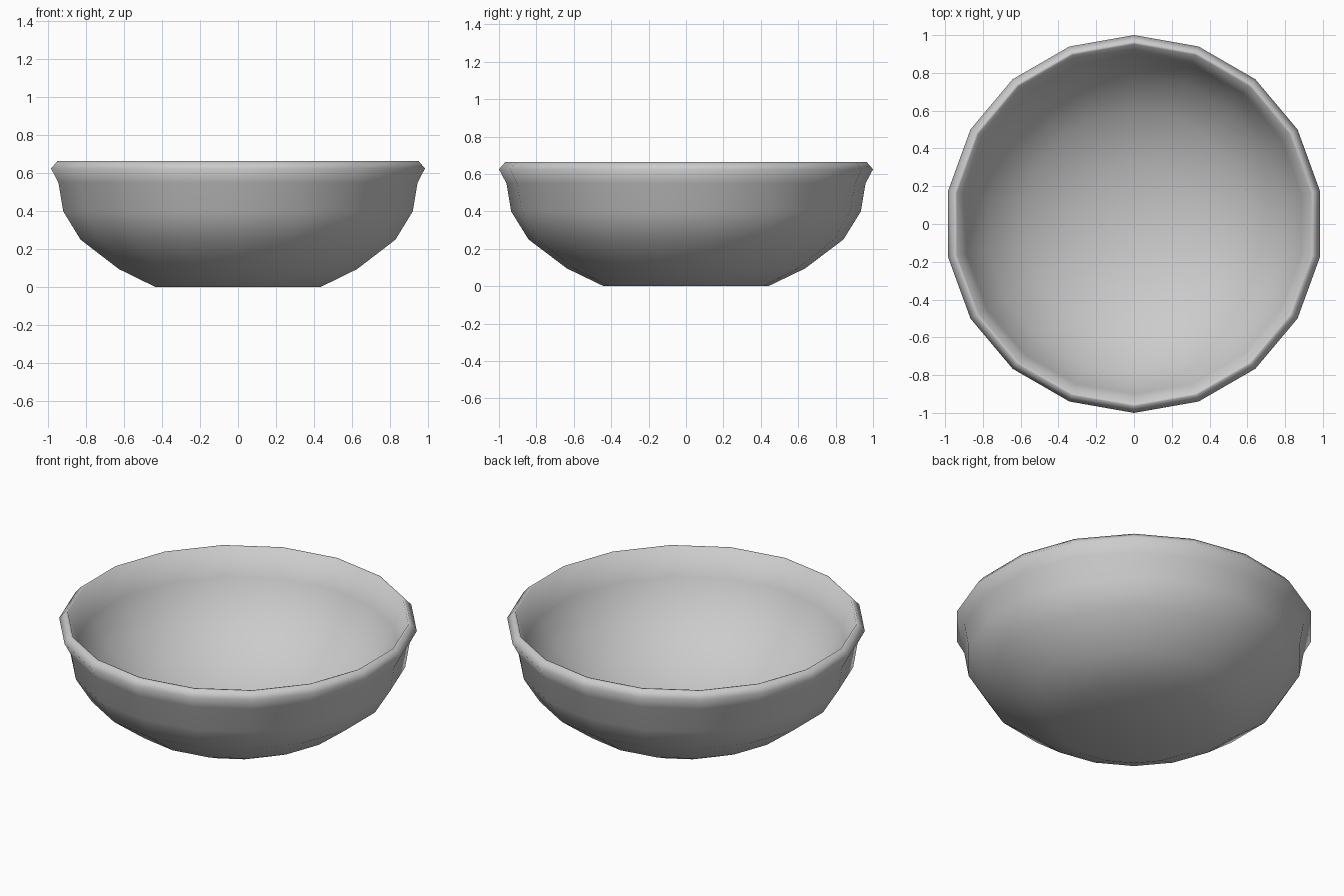
import bpy, bmesh, math

if "Cube" in bpy.data.objects:
    bpy.data.objects.remove(bpy.data.objects["Cube"])

SIDES = 18
# (radius, height): up the outside, over the lip, down the rounded inside
PROFILE = [(0.44, 0.0), (0.637, 0.095), (0.842, 0.25), (0.935, 0.40),
           (0.96, 0.55), (1.0, 0.625), (0.965, 0.665), (0.952, 0.663),
           (0.90, 0.50), (0.79, 0.33), (0.60, 0.17), (0.32, 0.06)]
FLOOR = 0.025

# bowl
bm = bmesh.new()
rings = []
for r, z in PROFILE:
    rings.append([bm.verts.new((r * math.cos(a), r * math.sin(a), z))
                  for a in (math.pi / 2 + 2 * math.pi * i / SIDES for i in range(SIDES))])
for lower, upper in zip(rings, rings[1:]):
    for i in range(SIDES):
        j = (i + 1) % SIDES
        bm.faces.new((lower[i], lower[j], upper[j], upper[i]))

# outer base and inner floor
bm.faces.new(rings[0][::-1])
centre = bm.verts.new((0, 0, FLOOR))
for i in range(SIDES):
    bm.faces.new((rings[-1][i], rings[-1][(i + 1) % SIDES], centre))
bmesh.ops.recalc_face_normals(bm, faces=bm.faces[:])
for f in bm.faces:
    f.smooth = True

mesh = bpy.data.meshes.new("bowl")
bm.to_mesh(mesh)
bm.free()
bowl = bpy.data.objects.new("bowl", mesh)
bpy.context.collection.objects.link(bowl)
